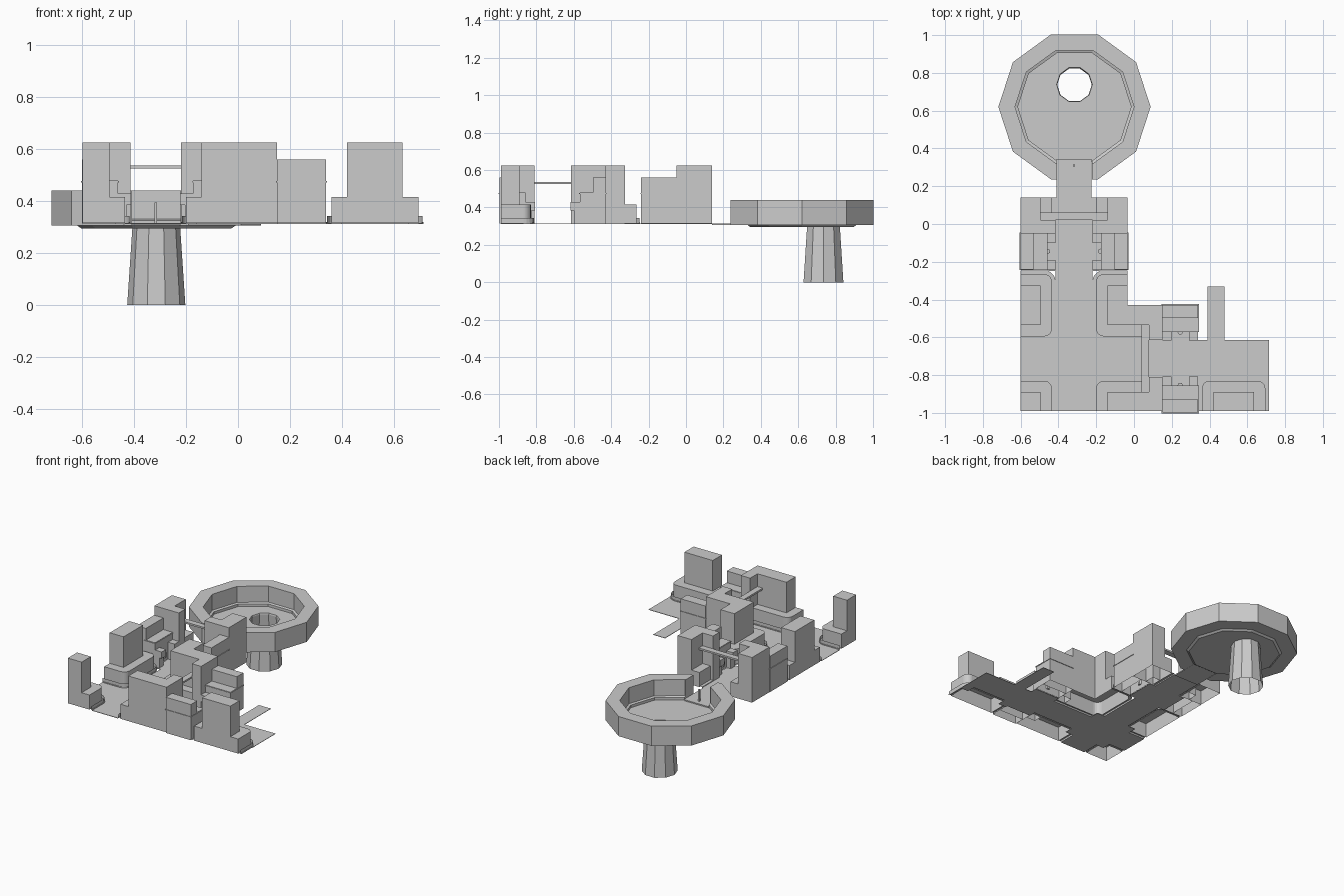
import bpy, bmesh, math
from mathutils import Vector, Matrix

if "Cube" in bpy.data.objects:
    bpy.data.objects.remove(bpy.data.objects["Cube"])

G = 0.315                      # street level
CX, CY = -0.315, 0.62          # plaza centre


def finish(name, bm, fix=True):
    bmesh.ops.remove_doubles(bm, verts=bm.verts, dist=1e-5)
    if fix:
        bmesh.ops.recalc_face_normals(bm, faces=bm.faces)
    me = bpy.data.meshes.new(name)
    bm.to_mesh(me)
    bm.free()
    ob = bpy.data.objects.new(name, me)
    bpy.context.collection.objects.link(ob)
    return ob


def prism(name, pts, z0, z1, bottom=False):
    """Extruded outline (counter-clockwise), open below unless bottom is set."""
    bm = bmesh.new()
    lo = [bm.verts.new((x, y, z0)) for x, y in pts]
    hi = [bm.verts.new((x, y, z1)) for x, y in pts]
    n = len(pts)
    for i in range(n):
        j = (i + 1) % n
        bm.faces.new((lo[i], lo[j], hi[j], hi[i]))
    bm.faces.new(hi)
    if bottom:
        bm.faces.new(lo[::-1])
    return finish(name, bm, False)


def box(name, x0, x1, y0, y1, z0, z1, bottom=True):
    return prism(name, [(x0, y0), (x1, y0), (x1, y1), (x0, y1)], z0, z1, bottom)


def loft(name, loops, ring=True, closed=False, caps=False):
    """Quads between successive point loops."""
    bm = bmesh.new()
    vs = [[bm.verts.new(p) for p in lp] for lp in loops]
    n = len(vs[0])
    for k in range(len(vs) if closed else len(vs) - 1):
        a, b = vs[k], vs[(k + 1) % len(vs)]
        for i in range(n if ring else n - 1):
            j = (i + 1) % n
            bm.faces.new((a[i], a[j], b[j], b[i]))
    if caps:
        bm.faces.new(vs[0])
        bm.faces.new(vs[-1][::-1])
    return finish(name, bm)


def inset_path(path, d, r, steps=5):
    """Offset an axis-aligned path to its left by d, rounding corners to r."""
    P = [Vector(p) for p in path]
    dirs = [(b - a).normalized() for a, b in zip(P, P[1:])]
    nor = [Vector((-t.y, t.x)) * d for t in dirs]
    out = [tuple(P[0] + nor[0])]
    for i in range(1, len(P) - 1):
        c = P[i] + nor[i - 1] + nor[i]
        if r <= 0:
            out.append(tuple(c))
            continue
        a, b = c - dirs[i - 1] * r, c + dirs[i] * r
        mid = a + b - c
        for s in range(steps + 1):
            t = s / steps * math.pi / 2
            out.append(tuple(mid + (a - mid) * math.cos(t) + (b - mid) * math.sin(t)))
    out.append(tuple(P[-1] + nor[-1]))
    return out


# City blocks: street edge (block on its left) and the closing back corners
blocks = {
    "northwest": ([(-.6, -.615), (-.415, -.615), (-.415, -.245), (-.6, -.245)], []),
    "northeast": ([(-.035, -.245), (-.22, -.245), (-.22, -.615), (.15, -.615)],
                  [(.15, -.43), (-.035, -.43)]),
    "southwest": ([(-.415, -.99), (-.415, -.81), (-.6, -.81)], [(-.6, -.99)]),
    "southeast": ([(.15, -.81), (-.22, -.81), (-.22, -.99)], [(.15, -.99)]),
    "far_east": ([(.715, -.99), (.715, -.81), (.34, -.81), (.34, -.99)], []),
    "north_end_west": ([(-.415, -.05), (-.415, .14)], [(-.6, .14), (-.6, -.05)]),
    "north_end_east": ([(-.22, .14), (-.22, -.05)], [(-.035, -.05), (-.035, .14)]),
}
for name, (path, back) in blocks.items():
    outer, inner = inset_path(path, 0, .06), inset_path(path, .02, .04)
    # kerbed pavement strip, its railing, the shops and the tower behind
    loft(name + "_pavement", [[(x, y, z) for x, y in p] for p, z in
                              ((outer, G), (outer, G + .005), (inner, G + .005))], ring=False)
    if "end" not in name:
        rail = inset_path(path, .004, .056)
        loft(name + "_railing", [[(x, y, z) for x, y in rail] for z in (G, .343)], ring=False)
    prism(name + "_shops", inner + back, G, .415)
    prism(name + "_tower", inset_path(path, .08, 0) + back, .415, .625)

# Tower wings beside the gates, and the walkways that join them over the streets
for y0, y1, s in ((-.615, -.53, "n"), (-.89, -.81, "s")):
    box("east_wing_" + s, .08, .15, y0, y1, G, .625, False)
for x0, x1, s in ((-.5, -.415, "w"), (-.22, -.14, "e")):
    box("north_wing_" + s, x0, x1, -.05, .02, G, .625, False)
box("east_walkway", .04, .08, -.89, -.53, .525, .537)
box("north_walkway", -.5, -.14, .02, .06, .525, .537)


def gate(name, x, y, angle):
    """Stepped gatehouse; local +x runs away from the street, y across it."""
    m = Matrix.Translation((x, y, 0)) @ Matrix.Rotation(math.radians(angle), 4, 'Z')
    h = .095
    parts = [box(name + "_back", .12, .19, -h, h, G, .56, False),
             box(name + "_middle", .05, .12, -h, h, G, .48, False),
             box(name + "_slab", .047, .194, -h - .004, h + .004, .472, .477)]
    for s in (-1, 1):
        y0, y1 = sorted((s * h, s * (h - .048)))
        parts.append(box(name + "_canopy", 0, .05, y0, y1, .385, .43))
        parts.append(box(name + "_pillar", .018, .05, y0, y1, G, .385, False))
    bm = bmesh.new()
    bmesh.ops.create_cone(bm, cap_ends=True, segments=6, radius1=.015, radius2=.015, depth=.03,
                          matrix=Matrix.Translation((.047, 0, .36)))
    parts.append(finish(name + "_lamp", bm))
    for p in parts:
        p.data.transform(m)


gate("north_gate_west", -.412, -.145, 180)
gate("north_gate_east", -.223, -.145, 0)
gate("east_gate_north", .245, -.618, 90)
gate("east_gate_south", .245, -.808, -90)

# Streets, side lane and plaza bridge
box("north_street", -.415, -.22, -.99, .14, G - .003, G)
for x0, x1, s in ((-.6, -.415, "west"), (-.22, .715, "east")):
    box("cross_street_" + s, x0, x1, -.81, -.615, G - .003, G)
# rounded street corners and gate forecourts sit on small paved patches
for x0, x1, y0, y1 in ((-.475, -.415, -.615, -.555), (-.22, -.16, -.615, -.555),
                       (-.475, -.415, -.87, -.81), (-.22, -.16, -.87, -.81),
                       (.34, .40, -.87, -.81), (.655, .715, -.87, -.81),
                       (-.46, -.415, -.25, -.05), (-.22, -.175, -.25, -.05),
                       (.15, .34, -.615, -.57), (.15, .34, -.855, -.81)):
    box("street_patch", x0, x1, y0, y1, G - .003, G)
box("side_lane", .39, .48, -.615, -.33, G - .003, G)
box("plaza_bridge", -.41, -.225, .14, .345, G - .008, G)


def deca(r, z, dy=0):
    return [(CX + r * math.cos(math.radians(36 * i)),
             CY + dy + r * math.sin(math.radians(36 * i)), z) for i in range(10)]


# Plaza wall: ten-sided ring with an opening toward the bridge
def wall_loop(r, z):
    apo = r * math.cos(math.radians(18))
    half = min(.093, r * math.sin(math.radians(18)))
    pts = [(CX + r * math.cos(math.radians(a)), CY + r * math.sin(math.radians(a)), z)
           for a in range(-72, 253, 36)]
    return [(CX + half, CY - apo, z)] + pts + [(CX - half, CY - apo, z)]


profile = [(.403, .305), (.403, .44), (.315, .44), (.315, .33), (.3, .325), (.3, .305)]
loops = [wall_loop(r, z) for r, z in profile]
sections = [list(s) for s in zip(*loops)]
loft("plaza_wall", sections, caps=True)

# Plaza floor with its off-centre opening, and the hollow tapered support
loft("plaza_floor", [deca(.305, .307), deca(.095, .307, .118), deca(.092, .295, .118),
                     deca(.29, .295), deca(.305, .305)], closed=True)
loft("support_shaft", [deca(.092, .3, .115), deca(.112, 0, .115)])
box("plaza_post", -.322, -.312, .305, .315, G - .008, .395)
